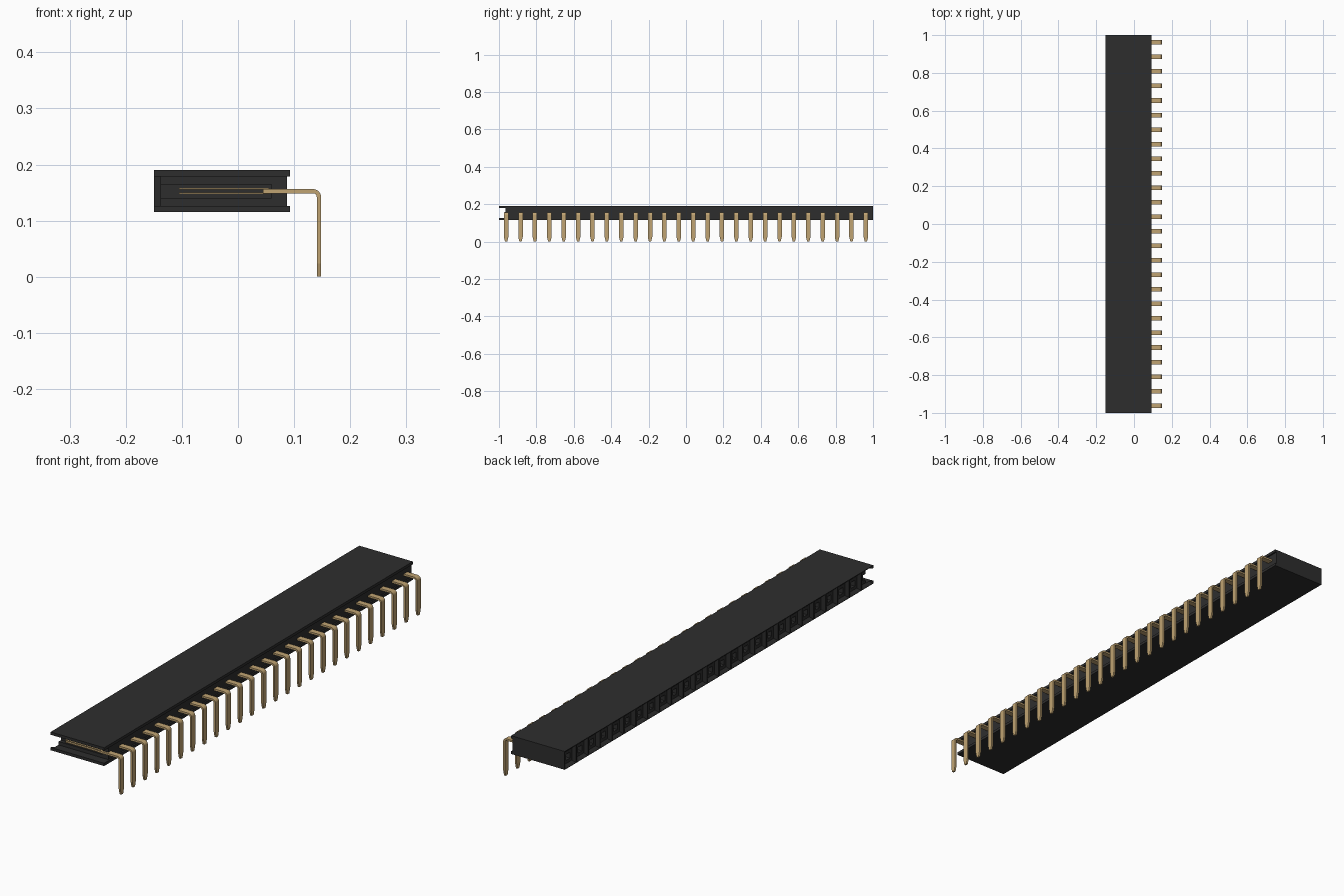
import bpy, bmesh, math
from mathutils import Vector

if "Cube" in bpy.data.objects:
    bpy.data.objects.remove(bpy.data.objects["Cube"])

COUNT = 26
PITCH = 2 / COUNT
MID = 0.1525          # height of the contact axis
X0, X1 = -0.15, 0.093  # mouth side and pin side of the housing


def material(name, rgb):
    m = bpy.data.materials.new(name)
    m.diffuse_color = (*rgb, 1)
    m.use_nodes = True
    bsdf = m.node_tree.nodes["Principled BSDF"]
    bsdf.inputs["Base Color"].default_value = (*rgb, 1)
    bsdf.inputs["Roughness"].default_value = 0.6
    return m


def make_object(name, bm, mat):
    bmesh.ops.recalc_face_normals(bm, faces=bm.faces)
    mesh = bpy.data.meshes.new(name)
    bm.to_mesh(mesh)
    bm.free()
    mesh.materials.append(mat)
    ob = bpy.data.objects.new(name, mesh)
    bpy.context.collection.objects.link(ob)
    return ob


def loft(bm, rings):
    """Skin a list of equal-sized point rings and cap both ends."""
    loops = [[bm.verts.new(p) for p in ring] for ring in rings]
    for a, b in zip(loops, loops[1:]):
        for i in range(len(a)):
            j = (i + 1) % len(a)
            bm.faces.new((a[i], a[j], b[j], b[i]))
    bm.faces.new(loops[0])
    bm.faces.new(loops[-1])


def box(bm, x, y, z):
    loft(bm, [[(px, y[0], z[0]), (px, y[1], z[0]), (px, y[1], z[1]), (px, y[0], z[1])] for px in x])


def cut(target, cutter):
    mod = target.modifiers.new("cut", 'BOOLEAN')
    mod.operation = 'DIFFERENCE'
    mod.solver = 'EXACT'
    mod.object = cutter
    cutter.hide_render = True
    cutter.display_type = 'WIRE'


black = material("black plastic", (0.027, 0.027, 0.027))
gold = material("gold metal", (0.53, 0.37, 0.17))
rows = [-1 + PITCH * (i + 0.5) for i in range(COUNT)]

# Housing: long bar with a shallow channel along the pin side
bottom, top, lip, back = 0.115, 0.19, 0.0115, 0.087
profile = [(X0, bottom), (X1, bottom), (X1, bottom + lip), (back, bottom + lip),
           (back, top - lip), (X1, top - lip), (X1, top), (X0, top)]
bm = bmesh.new()
loft(bm, [[(x, y, z) for x, z in profile] for y in (-1, 1)])
housing = make_object("housing", bm, black)

# Cutter for the open end, leaving the top and bottom plates
bm = bmesh.new()
box(bm, (-0.2, 0.2), (-1.1, -0.965), (bottom + lip, top - lip))
end_cutter = make_object("end_cutter", bm, black)

# Cutters for the funnel mouths and square bores
bm = bmesh.new()
for y in rows:
    rings = []
    for x, h in ((X0 - 0.01, 0.036), (X0, 0.036), (-0.138, 0.025), (-0.138, 0.012), (0.06, 0.012)):
        rings.append([(x, y + a * h, MID + b * h) for a, b in ((-1, -1), (1, -1), (1, 1), (-1, 1))])
    loft(bm, rings)
socket_cutter = make_object("socket_cutter", bm, black)

cut(housing, end_cutter)
cut(housing, socket_cutter)

# Apply the cuts and drop the cutters
bpy.context.view_layer.update()
finished = bpy.data.meshes.new_from_object(housing.evaluated_get(bpy.context.evaluated_depsgraph_get()))
housing.modifiers.clear()
housing.data = finished
for helper in (end_cutter, socket_cutter):
    bpy.data.objects.remove(helper)

# Contact: bent flat pin with a tapered tip, and two spring blades
bm = bmesh.new()
half, width, radius = 0.0038, 0.012, 0.0105
bend = Vector((0.1337, 0, MID - radius))
path = [(Vector((0.045, 0, MID)), Vector((0, 0, 1)), width)]
for k in range(7):
    a = math.pi / 2 * (1 - k / 6)
    n = Vector((math.cos(a), 0, math.sin(a)))
    path.append((bend + n * radius, n, width))
side = Vector((1, 0, 0))
path.append((Vector((bend.x + radius, 0, 0.024)), side, width))
path.append((Vector((bend.x + radius, 0, 0)), side, 0.006))
rings = []
for p, n, w in path:
    across = Vector((0, w, 0))
    rings.append([p + n * half + across, p + n * half - across,
                  p - n * half - across, p - n * half + across])
loft(bm, rings)
for s in (-1, 1):
    z = MID + s * 0.004
    box(bm, (-0.105, 0.055), (-0.008, 0.008), (z - 0.0014, z + 0.0014))
contact = make_object("contact_pin", bm, gold)

# Repeat the contact along the row
contact.location.y = rows[0]
for y in rows[1:]:
    twin = contact.copy()
    twin.location.y = y
    bpy.context.collection.objects.link(twin)
